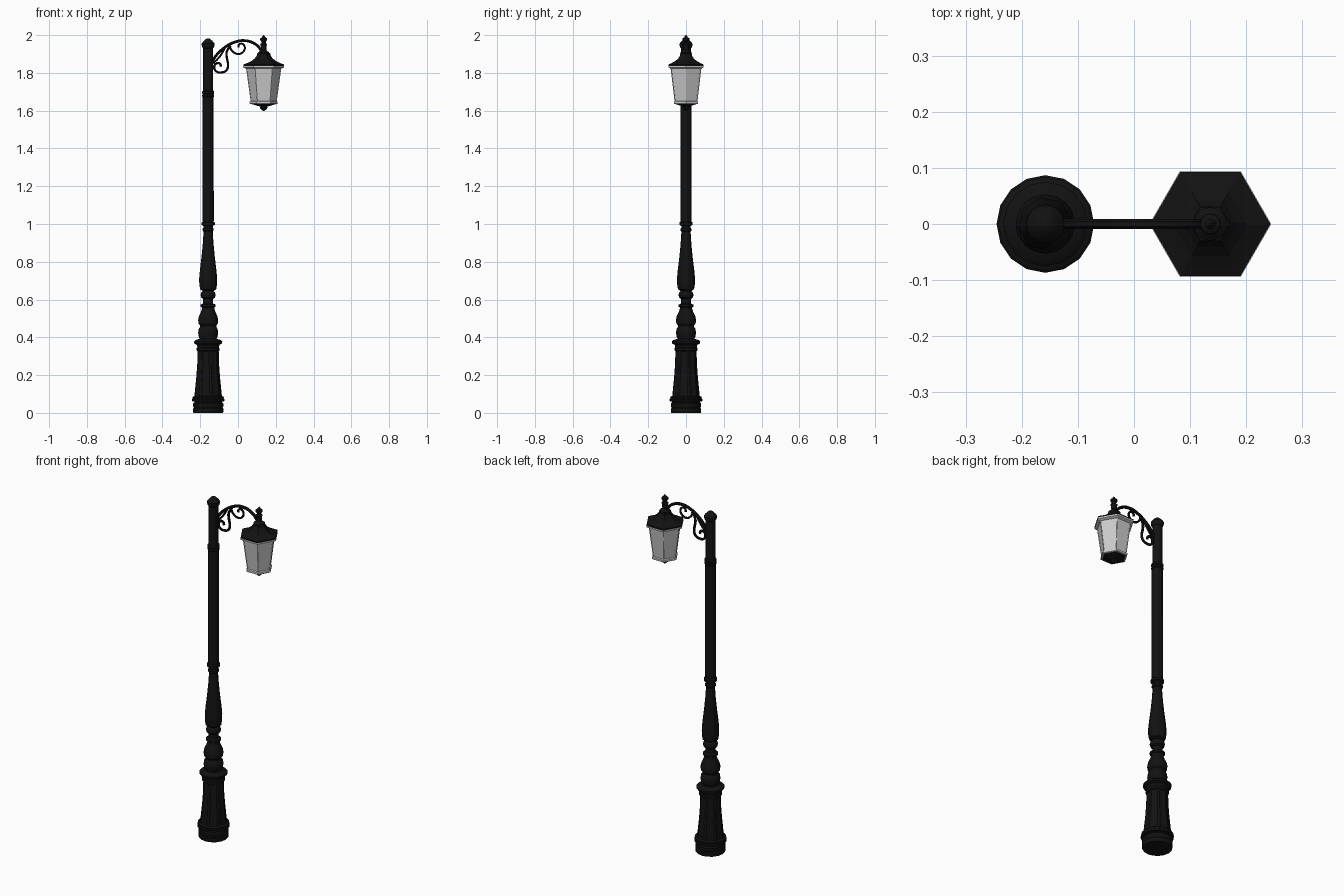
import bpy, bmesh, math
from mathutils import Vector

if "Cube" in bpy.data.objects:
    bpy.data.objects.remove(bpy.data.objects["Cube"])

POLE_X, LAMP_X = -0.158, 0.136


def material(name, rgb):
    m = bpy.data.materials.new(name)
    m.diffuse_color = (*rgb, 1)
    m.use_nodes = True
    m.node_tree.nodes["Principled BSDF"].inputs["Base Color"].default_value = m.diffuse_color
    return m


IRON = material("black_iron", (0.006, 0.006, 0.006))
GLASS = material("frosted_glass", (0.55, 0.55, 0.55))


def finish(ob, mat, smooth=True):
    ob.data.materials.append(mat)
    bpy.ops.object.select_all(action='DESELECT')
    ob.select_set(True)
    bpy.context.view_layer.objects.active = ob
    if smooth:
        bpy.ops.object.shade_smooth_by_angle(angle=math.radians(30))
    return ob


def revolve(name, profile, x, sides, mat=IRON, pattern=(1,), phase=0, smooth=True):
    """Stack (radius, z) rings; pattern repeats radius factors round the ring for flutes."""
    bm = bmesh.new()
    rings = []
    for r, z in profile:
        ring = []
        for i in range(sides):
            a = 2 * math.pi * (i + phase) / sides
            k = r * pattern[i % len(pattern)]
            ring.append(bm.verts.new((x + k * math.cos(a), k * math.sin(a), z)))
        rings.append(ring)
    for lo, hi in zip(rings, rings[1:]):
        for i in range(sides):
            j = (i + 1) % sides
            bm.faces.new((lo[i], lo[j], hi[j], hi[i]))
    bm.faces.new(rings[0][::-1])
    bm.faces.new(rings[-1])
    me = bpy.data.meshes.new(name)
    bm.to_mesh(me)
    bm.free()
    ob = bpy.data.objects.new(name, me)
    bpy.context.collection.objects.link(ob)
    return finish(ob, mat, smooth)


def tube(name, points, radius, mat=IRON, poly=False):
    """Round bar through (x, y, z) points, converted to a mesh."""
    cu = bpy.data.curves.new(name, 'CURVE')
    cu.dimensions = '3D'
    cu.bevel_depth = radius
    cu.bevel_resolution = 1
    cu.resolution_u = 5
    cu.use_fill_caps = True
    sp = cu.splines.new('POLY' if poly else 'BEZIER')
    pts = sp.points if poly else sp.bezier_points
    pts.add(len(points) - 1)
    for p, co in zip(pts, points):
        if poly:
            p.co = (*co, 1)
        else:
            p.co = co
            p.handle_left_type = p.handle_right_type = 'AUTO'
    ob = bpy.data.objects.new(name, cu)
    bpy.context.collection.objects.link(ob)
    bpy.ops.object.select_all(action='DESELECT')
    ob.select_set(True)
    bpy.context.view_layer.objects.active = ob
    bpy.ops.object.convert(target='MESH')
    ob = bpy.context.object
    ob.name = name
    return finish(ob, mat)


# Base: moulded plinth and panelled pedestal
revolve("base_plinth", [
    (.078, 0), (.080, .005), (.080, .022), (.076, .027), (.080, .035), (.080, .05),
    (.073, .056), (.073, .06), (.086, .062), (.087, .072), (.082, .076), (.084, .084),
    (.072, .09), (.068, .1)], POLE_X, 16)
revolve("base_panels", [
    (.073, .09), (.069, .13), (.063, .19), (.058, .26), (.056, .34)],
    POLE_X, 32, pattern=(1, 1, .91, .91), phase=.5)

# Turned balusters above the pedestal
revolve("lower_turnings", [
    (.054, .325), (.061, .33), (.061, .342), (.057, .347), (.060, .36), (.074, .368),
    (.075, .378), (.066, .386), (.045, .392), (.050, .405), (.053, .425), (.050, .445),
    (.043, .455), (.043, .463), (.051, .473), (.053, .492), (.049, .512), (.038, .535),
    (.033, .55), (.033, .558), (.040, .563), (.040, .573), (.027, .579), (.026, .592),
    (.026, .603), (.036, .61), (.040, .624), (.036, .638), (.028, .645), (.040, .652),
    (.043, .66)], POLE_X, 16)
revolve("vase_column", [
    (.043, .655), (.047, .68), (.048, .71), (.044, .755), (.036, .82), (.029, .89),
    (.025, .95), (.024, .985)], POLE_X, 32, pattern=(1, 1, .94, .94), phase=.5)

# Collars and fluted shaft
revolve("middle_collar", [
    (.025, .96), (.029, .965), (.029, .975), (.025, .98), (.025, .99), (.035, .995),
    (.035, 1.008), (.028, 1.013), (.029, 1.025)], POLE_X, 16)
revolve("fluted_shaft", [(.030, 1.015), (.029, 1.68)], POLE_X, 32,
        pattern=(1, 1, .92, .92), phase=.5)
revolve("upper_post", [
    (.028, 1.67), (.032, 1.675), (.032, 1.683), (.028, 1.687), (.032, 1.692), (.032, 1.702),
    (.026, 1.707), (.026, 1.93), (.031, 1.935), (.034, 1.945), (.034, 1.955),
    (.030, 1.961), (.022, 1.97), (.012, 1.979), (.004, 1.983)], POLE_X, 16)

# Bracket arm and its two scrolls
tube("bracket_arm", [(x, 0, z) for x, z in (
    (-.14, 1.855), (-.115, 1.893), (-.07, 1.935), (-.02, 1.962), (.03, 1.971),
    (.08, 1.959), (.115, 1.93), (.134, 1.89))], .0085)
tube("lower_scroll", [(x, 0, z) for x, z in (
    (-.04, 1.945), (-.06, 1.91), (-.058, 1.875), (-.053, 1.845), (-.06, 1.815),
    (-.085, 1.803), (-.115, 1.808), (-.126, 1.83), (-.115, 1.85), (-.095, 1.848),
    (-.09, 1.833))], .007)
tube("small_scroll", [(x, 0, z) for x, z in (
    (-.045, 1.94), (-.028, 1.913), (.0, 1.9), (.026, 1.91), (.036, 1.935),
    (.022, 1.954), (.004, 1.948), (.002, 1.934))], .006)
tube("scroll_tie", [(x, 0, z) for x, z in (
    (-.07, 1.93), (-.098, 1.885), (-.132, 1.85))], .006)

# Hexagonal lantern: roof, glass, frame and bottom tray
revolve("lantern_roof", [
    (.098, 1.826), (.106, 1.832), (.107, 1.845), (.09, 1.851), (.066, 1.862),
    (.047, 1.877), (.036, 1.893), (.035, 1.903), (.026, 1.906)], LAMP_X, 6, smooth=False)
revolve("eave_lip", [(.095, 1.823), (.1085, 1.829), (.1085, 1.837), (.1, 1.839)],
        LAMP_X, 6, GLASS, smooth=False)
revolve("lantern_glass", [(.066, 1.645), (.091, 1.828)], LAMP_X, 6, GLASS, smooth=False)
for i in range(6):
    d = Vector((math.cos(i * math.pi / 3), math.sin(i * math.pi / 3), 0))
    c = Vector((LAMP_X, 0, 0))
    tube(f"lantern_bar_{i + 1}", [c + d * .066 + Vector((0, 0, 1.646)),
                                  c + d * .091 + Vector((0, 0, 1.828))], .003, GLASS, True)
revolve("bottom_rim", [(.07, 1.635), (.074, 1.638), (.074, 1.648), (.066, 1.652)],
        LAMP_X, 6, GLASS, smooth=False)
revolve("bottom_pendant", [
    (.003, 1.598), (.010, 1.604), (.018, 1.611), (.02, 1.617), (.016, 1.621),
    (.035, 1.626), (.068, 1.636)], LAMP_X, 6, smooth=False)

# Finial over the lantern
revolve("lantern_finial", [
    (.026, 1.9), (.03, 1.908), (.022, 1.914), (.014, 1.922), (.016, 1.945), (.019, 1.952),
    (.012, 1.957), (.012, 1.966), (.019, 1.974), (.018, 1.983), (.009, 1.988),
    (.007, 1.994), (.002, 2.0)], LAMP_X, 12)
